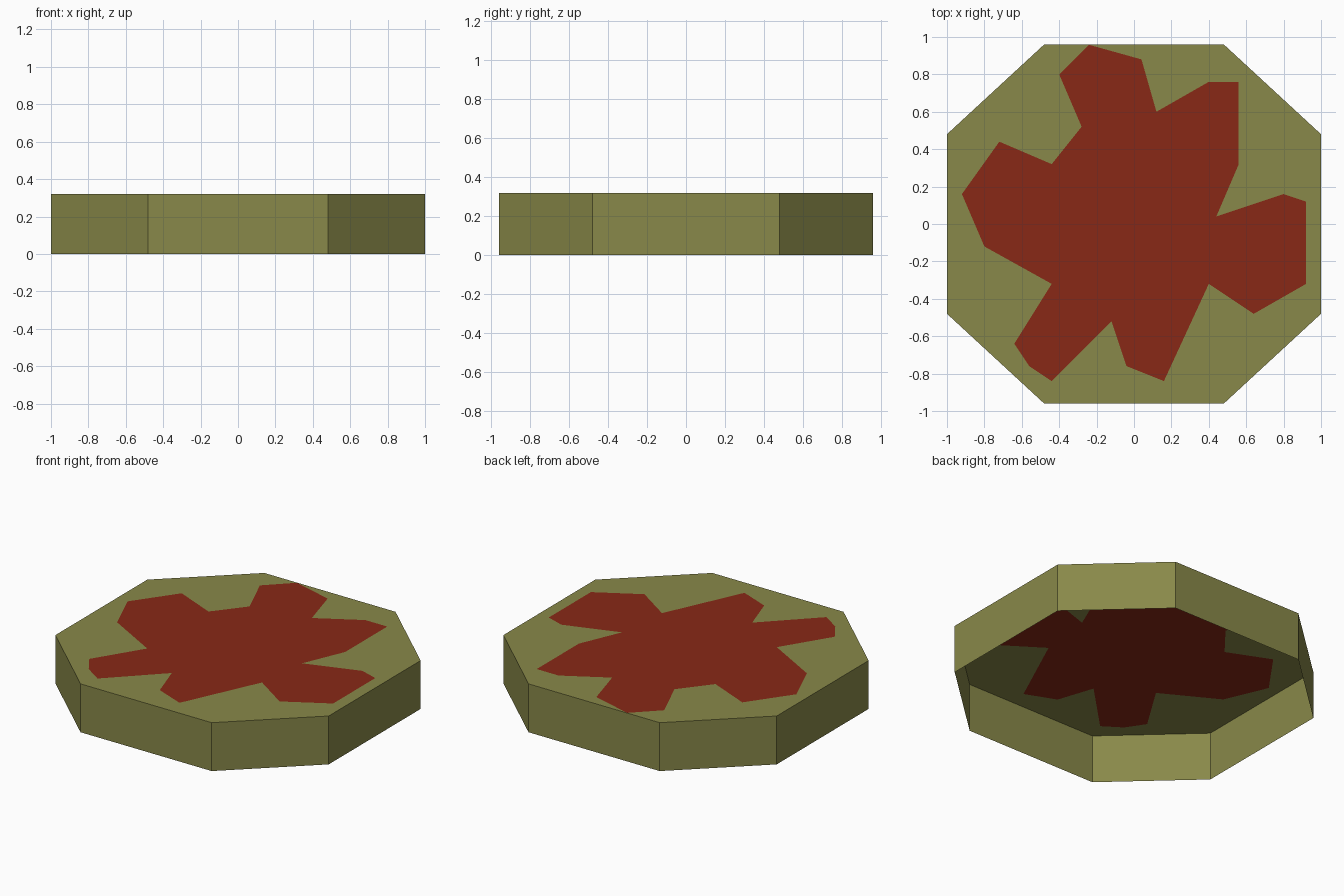
import bpy
import bmesh

if "Cube" in bpy.data.objects:
    bpy.data.objects.remove(bpy.data.objects["Cube"])

HEIGHT = 0.32
OCTAGON = [(1, -0.48), (1, 0.48), (0.48, 0.96), (-0.48, 0.96),
           (-1, 0.48), (-1, -0.48), (-0.48, -0.96), (0.48, -0.96)]
SPLAT = [(-0.24, 0.958), (0.04, 0.88), (0.12, 0.60), (0.40, 0.76), (0.56, 0.76),
         (0.56, 0.32), (0.44, 0.04), (0.80, 0.16), (0.92, 0.12), (0.92, -0.32),
         (0.64, -0.48), (0.40, -0.32), (0.16, -0.84), (-0.04, -0.76), (-0.12, -0.52),
         (-0.44, -0.84), (-0.56, -0.76), (-0.64, -0.64), (-0.44, -0.32), (-0.80, -0.12),
         (-0.92, 0.16), (-0.72, 0.44), (-0.44, 0.32), (-0.28, 0.52), (-0.40, 0.80)]


def material(name, color):
    mat = bpy.data.materials.new(name)
    mat.diffuse_color = (*color, 1)
    mat.use_nodes = True
    mat.node_tree.nodes["Principled BSDF"].inputs["Base Color"].default_value = mat.diffuse_color
    return mat


def edge_loop(bm, points, z):
    verts = [bm.verts.new((x, y, z)) for x, y in points]
    edges = [bm.edges.new((a, b)) for a, b in zip(verts, verts[1:] + verts[:1])]
    return verts, edges


def finish(bm, name, mat):
    mesh = bpy.data.meshes.new(name)
    bm.to_mesh(mesh)
    bm.free()
    mesh.materials.append(mat)
    obj = bpy.data.objects.new(name, mesh)
    bpy.context.collection.objects.link(obj)
    return obj


# Octagonal shell, open underneath, its top cut out around the splat
bm = bmesh.new()
top, rim_edges = edge_loop(bm, OCTAGON, HEIGHT)
_, hole_edges = edge_loop(bm, SPLAT, HEIGHT)
bmesh.ops.triangle_fill(bm, edges=rim_edges + hole_edges, use_beauty=True,
                        normal=(0, 0, 1))
for face in bm.faces:
    face.normal_update()
    if face.normal.z < 0:
        face.normal_flip()
base, _ = edge_loop(bm, OCTAGON, 0)
for i in range(8):
    j = (i + 1) % 8
    bm.faces.new((base[i], base[j], top[j], top[i]))
finish(bm, "octagonal_base", material("olive", (0.25, 0.25, 0.067)))

# Flat splat lying flush in the top
bm = bmesh.new()
verts, _ = edge_loop(bm, SPLAT, HEIGHT)
face = bm.faces.new(verts)
face.normal_update()
if face.normal.z < 0:
    face.normal_flip()
finish(bm, "red_splat", material("dark_red", (0.25, 0.022, 0.008)))
